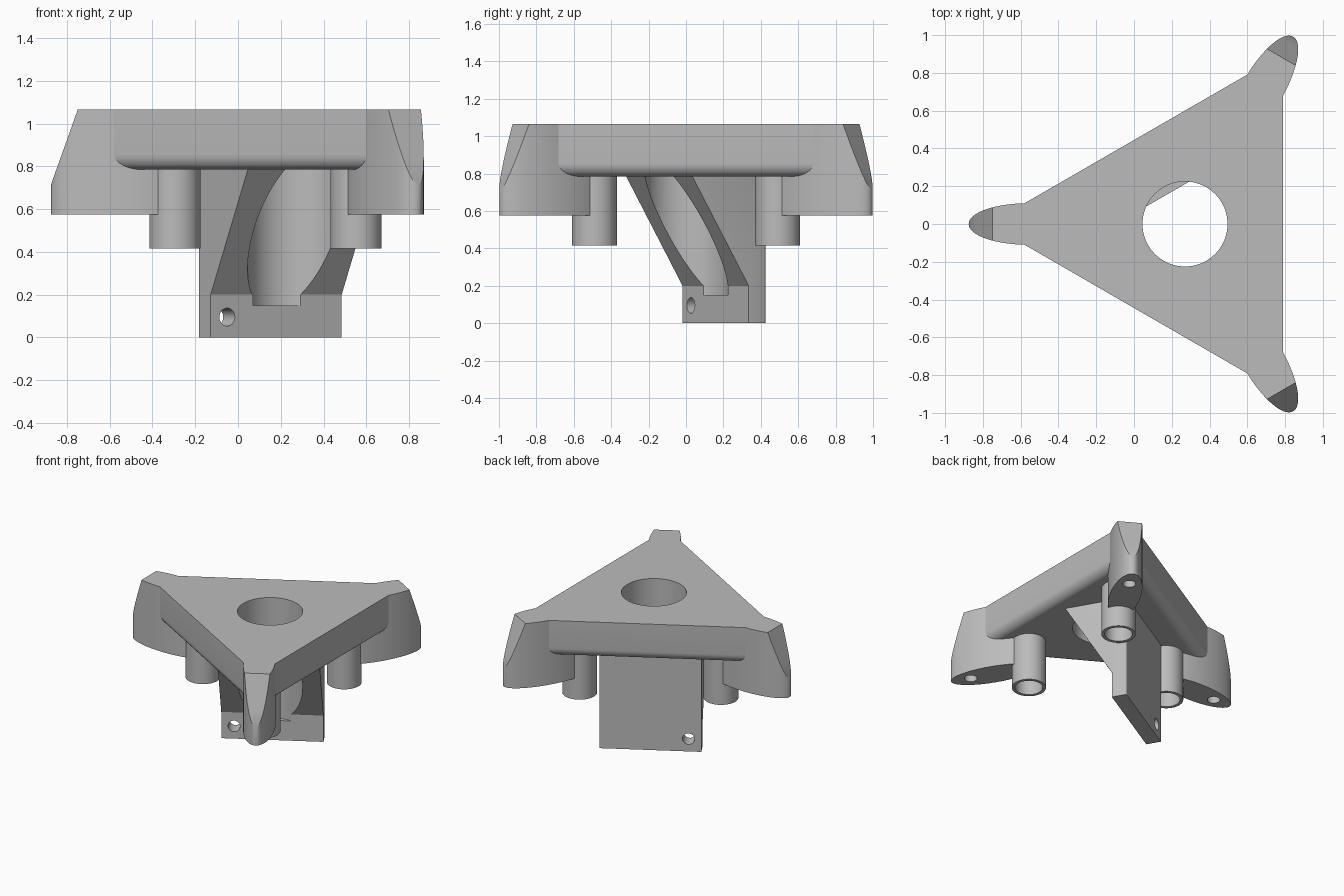
import bpy, bmesh, math
from mathutils import Matrix, Vector

if "Cube" in bpy.data.objects:
    bpy.data.objects.remove(bpy.data.objects["Cube"])

CX = 0.27                      # centre of the triangular plate
TOP, UNDER = 1.065, 0.785      # plate top and underside
ARMS = [math.pi, math.pi / 3, -math.pi / 3]

grey = bpy.data.materials.new("plain_grey")
grey.diffuse_color = (0.5, 0.5, 0.5, 1)
grey.use_nodes = True
grey.node_tree.nodes["Principled BSDF"].inputs["Base Color"].default_value = grey.diffuse_color


def finish(bm, name):
    bmesh.ops.recalc_face_normals(bm, faces=bm.faces)
    me = bpy.data.meshes.new(name)
    bm.to_mesh(me)
    bm.free()
    me.materials.append(grey)
    ob = bpy.data.objects.new(name, me)
    bpy.context.collection.objects.link(ob)
    return ob


def prism(pts, z0, z1):
    """Extrude an outline in xy from z0 to z1."""
    bm = bmesh.new()
    f = bm.faces.new([bm.verts.new((x, y, z0)) for x, y in pts])
    r = bmesh.ops.extrude_face_region(bm, geom=[f])
    bmesh.ops.translate(bm, vec=(0, 0, z1 - z0),
                        verts=[v for v in r["geom"] if isinstance(v, bmesh.types.BMVert)])
    return bm


def oval(cx, a, b, n=64):
    return [(cx + a * math.cos(2 * math.pi * i / n), b * math.sin(2 * math.pi * i / n))
            for i in range(n)]


def place(bm, angle):
    """Turn a part about the plate centre."""
    bm.transform(Matrix.Translation((CX, 0, 0)) @ Matrix.Rotation(angle, 4, 'Z'))
    return bm


def combine(target, others, op):
    for o in others:
        m = target.modifiers.new(op, 'BOOLEAN')
        m.object, m.operation, m.solver = o, op, 'EXACT'
        bpy.context.view_layer.objects.active = target
        bpy.ops.object.modifier_apply(modifier=m.name)
        bpy.data.objects.remove(o)


# Triangular plate with blunt corners and rounded lower edges
inr, cut = 0.52, 0.95
half = (2 * inr - cut) * math.tan(math.pi / 6)
outline = []
for a in (-math.pi / 3, math.pi / 3, math.pi):
    u, v = Vector((math.cos(a), math.sin(a))), Vector((-math.sin(a), math.cos(a)))
    outline += [u * cut - v * half, u * cut + v * half]
bm = prism(outline, UNDER, TOP)
low = [e for e in bm.edges if all(v.co.z < UNDER + 0.01 for v in e.verts)]
bmesh.ops.bevel(bm, geom=low, offset=0.07, segments=8, profile=0.5, affect='EDGES')
body = finish(place(bm, 0), "plate")

# Oval arms with sloped tips, and round sockets under them
parts, bores = [], []
for a in ARMS:
    bm = prism(oval(0.83, 0.315, 0.11, 96), 0.575, TOP)
    r = bmesh.ops.bisect_plane(bm, geom=bm.verts[:] + bm.edges[:] + bm.faces[:],
                               plane_co=(1.02, 0, TOP), plane_no=(0.35, 0, 0.125),
                               clear_outer=True)
    bmesh.ops.holes_fill(bm, edges=[e for e in bm.edges if e.is_boundary])
    parts.append(finish(place(bm, a), "arm"))
    parts.append(finish(place(prism(oval(0.565, 0.12, 0.12), 0.415, 0.9), a), "socket"))
    bores.append(finish(place(prism(oval(0.565, 0.097, 0.097), 0.3, 0.82), a), "socket_bore"))
    bores.append(finish(place(prism(oval(1.0, 0.045, 0.045, 32), 0.5, 0.8), a), "arm_hole"))

# Mounting bracket: side profile (outward distance, height) swept across its width
W, FRONT, BACK = 0.354, 0.183, 0.292
profile = [(BACK, 0), (FRONT, 0), (FRONT, 0.2), (-0.165, UNDER), (-0.165, 0.8), (BACK, 0.8)]
bm = prism(profile, -W, W)
bm.transform(Matrix(((0, 0, 1, 0), (1, 0, 0, 0), (0, 1, 0, 0), (0, 0, 0, 1))))
sides = [e for e in bm.edges if all(abs(v.co.y - BACK) < 1e-4 for v in e.verts)
         and abs(e.verts[0].co.x - e.verts[1].co.x) < 1e-4]
bmesh.ops.bevel(bm, geom=sides, offset=0.015, segments=4, profile=0.5, affect='EDGES')
parts.append(finish(place(bm, math.pi / 6), "bracket"))

# Screw holes through the bracket
for s in (-0.265, 0.265):
    bm = prism(oval(0, 0.042, 0.042, 32), -0.5, 0.5)
    bm.transform(Matrix.Translation((s, 0.2, 0.095)) @ Matrix.Rotation(math.pi / 2, 4, 'X'))
    bores.append(finish(place(bm, math.pi / 6), "screw_hole"))

# Central hole, which also carves the channel in the bracket
bores.append(finish(place(prism(oval(0, 0.225, 0.225, 96), 0.15, 1.3), 0), "centre_hole"))

combine(body, parts, 'UNION')
combine(body, bores, 'DIFFERENCE')
body.name = "mount_body"
bpy.ops.object.select_all(action='DESELECT')
body.select_set(True)
bpy.context.view_layer.objects.active = body
bpy.ops.object.shade_smooth_by_angle(angle=math.radians(25))
